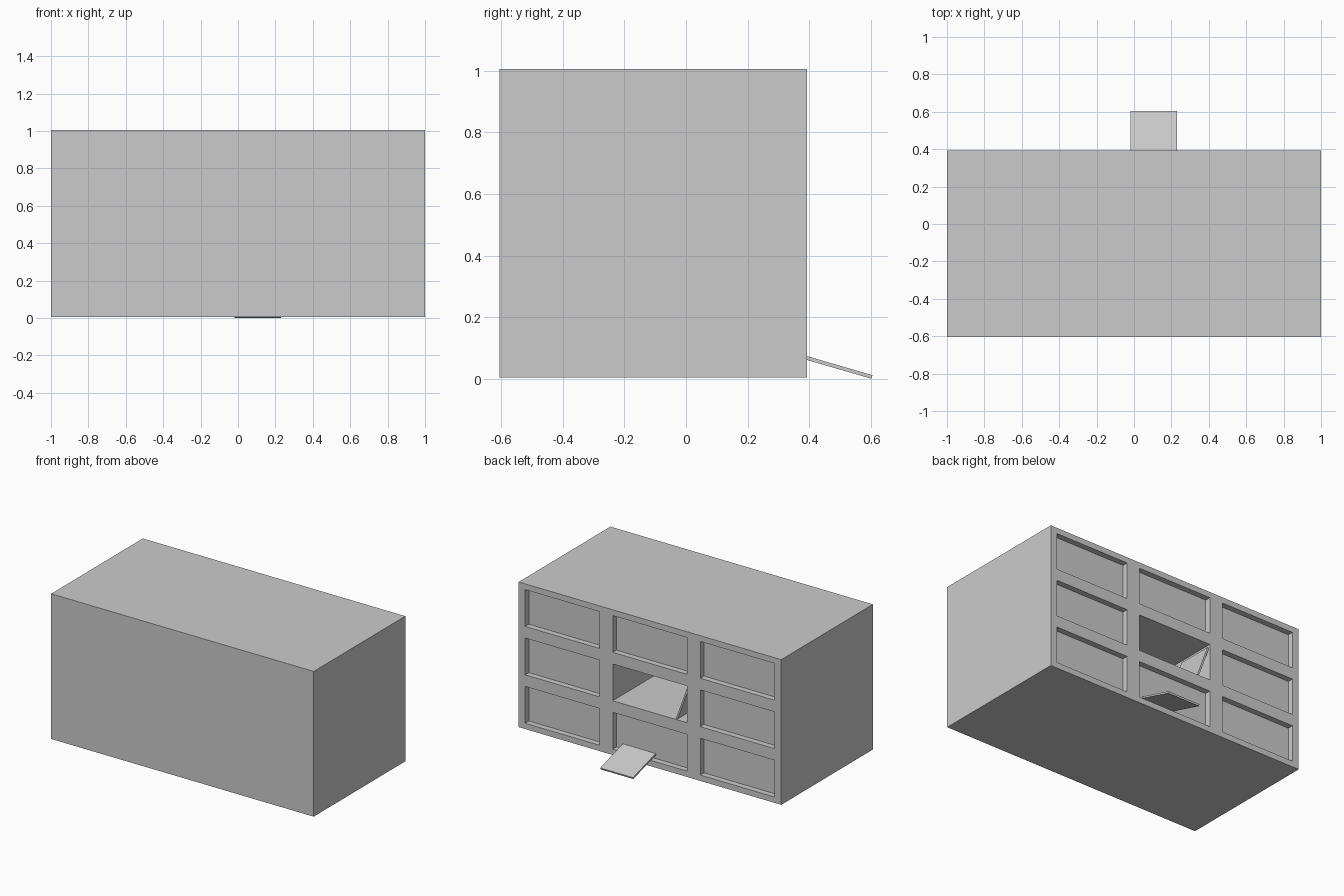
import bpy, bmesh, math
from mathutils import Matrix, Vector

if "Cube" in bpy.data.objects:
    bpy.data.objects.remove(bpy.data.objects["Cube"])

BACK, FRONT = 0.392, -0.605      # y of the panelled face and the plain face
Z0, Z1 = 0.005, 1.005
PW, PH = 0.567, 0.253            # panel opening size
NICHE, DEEP = 0.04, 0.9          # recess depths


def finish(bm, name):
    bmesh.ops.recalc_face_normals(bm, faces=bm.faces)
    mesh = bpy.data.meshes.new(name)
    bm.to_mesh(mesh)
    bm.free()
    obj = bpy.data.objects.new(name, mesh)
    bpy.context.collection.objects.link(obj)
    return obj


def cuts(centres, half, lo, hi):
    return [lo] + [c + s * half for c in centres for s in (-1, 1)] + [hi]


# Cabinet body: gridded back face, recessed panels, one deep open compartment
xs = cuts([-0.667, 0, 0.667], PW / 2, -1, 1)
zc = [Z0 + (i + 0.5) / 3 for i in range(3)]
zs = cuts(zc, PH / 2, Z0, Z1)
bm = bmesh.new()
grid = [[bm.verts.new((x, BACK, z)) for z in zs] for x in xs]
panels = []
for i in range(7):
    for j in range(7):
        f = bm.faces.new((grid[i][j], grid[i][j + 1], grid[i + 1][j + 1], grid[i + 1][j]))
        if i % 2 and j % 2:
            panels.append((f, DEEP if i == j == 3 else NICHE))
rim = [e for e in bm.edges if e.is_boundary]
for face, depth in panels:
    new = bmesh.ops.extrude_discrete_faces(bm, faces=[face])["faces"][0]
    for v in new.verts:
        v.co.y -= depth
# Outer shell and plain front
ext = bmesh.ops.extrude_edge_only(bm, edges=rim)["geom"]
for v in ext:
    if isinstance(v, bmesh.types.BMVert):
        v.co.y = FRONT
bmesh.ops.contextual_create(bm, geom=[e for e in ext if isinstance(e, bmesh.types.BMEdge)])
bmesh.ops.recalc_face_normals(bm, faces=bm.faces)
bmesh.ops.dissolve_limit(bm, angle_limit=0.01, verts=bm.verts, edges=bm.edges)
finish(bm, "cabinet_body")


def board(name, size, loc, axis, angle):
    """Thin slab centred on loc, tilted about one axis."""
    bm = bmesh.new()
    bmesh.ops.create_cube(bm, size=1)
    bmesh.ops.scale(bm, vec=size, verts=bm.verts)
    bm.transform(Matrix.Translation(loc) @ Matrix.Rotation(math.radians(angle), 4, axis))
    return finish(bm, name)


# Fallen flap propped outside against the lower niche
board("outer_flap", (0.25, 0.257, 0.012), Vector((0.105, 0.48, 0.042)), 'X', -16.2)

# Matching flap leaning on the side wall inside the open compartment
board("inner_flap", (0.25, 0.25, 0.012), Vector((-0.238, 0.255, 0.494)), 'Y', 70)
